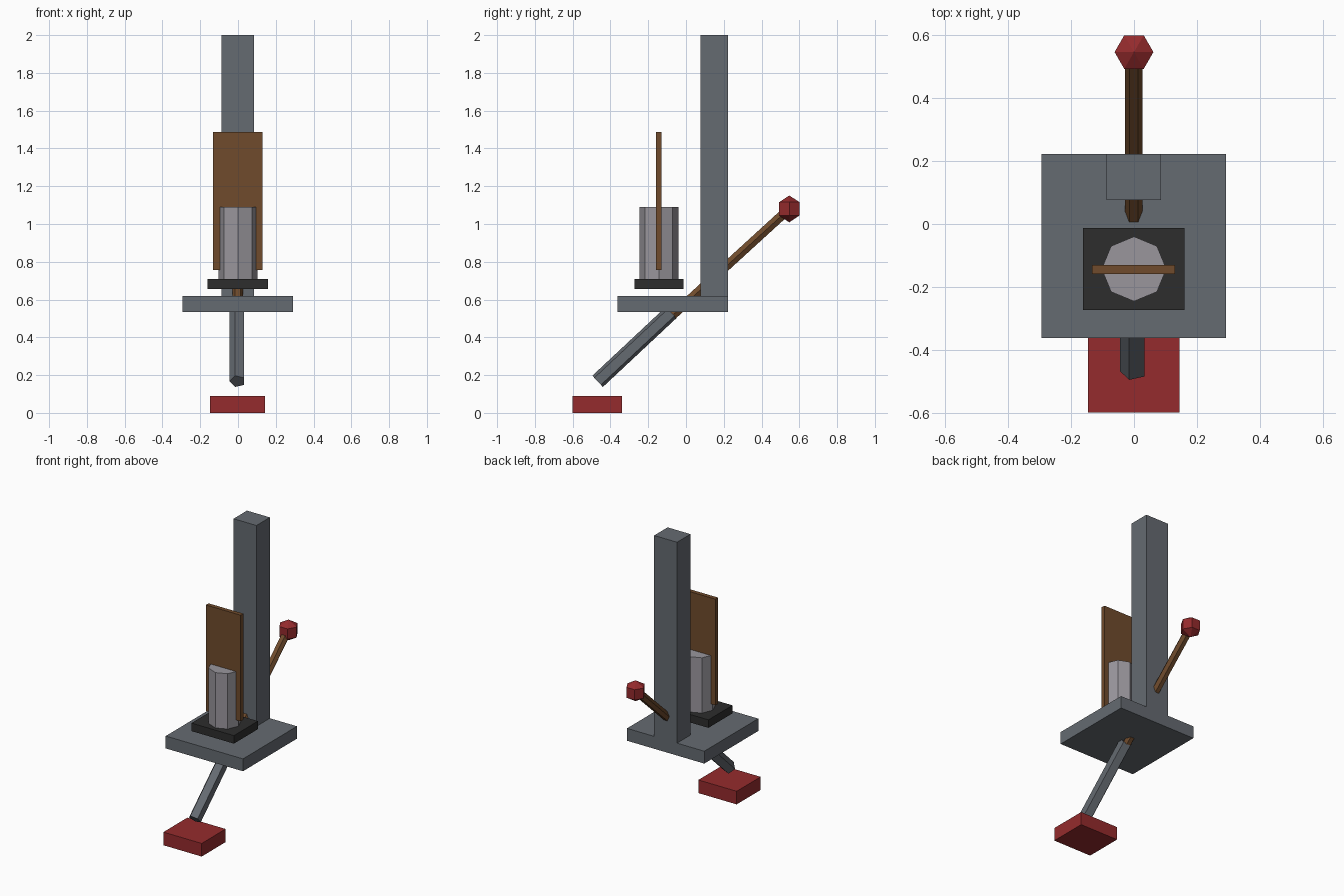
import bpy, bmesh, math
from mathutils import Matrix, Vector

cube = bpy.data.objects.get("Cube")
if cube:
    bpy.data.objects.remove(cube, do_unlink=True)


def material(name, rgb):
    mat = bpy.data.materials.new(name)
    mat.use_nodes = True
    color = (*rgb, 1.0)
    mat.diffuse_color = color
    mat.node_tree.nodes["Principled BSDF"].inputs["Base Color"].default_value = color
    return mat


STEEL = material("slate grey", (0.13, 0.145, 0.165))
SILVER = material("light grey", (0.32, 0.305, 0.335))
RED = material("dark red", (0.30, 0.024, 0.026))
WOOD = material("wood brown", (0.16, 0.07, 0.025))
BLACK = material("charcoal", (0.026, 0.026, 0.026))


def finish(name, bm, mat):
    bmesh.ops.recalc_face_normals(bm, faces=bm.faces)
    mesh = bpy.data.meshes.new(name)
    bm.to_mesh(mesh)
    bm.free()
    mesh.materials.append(mat)
    obj = bpy.data.objects.new(name, mesh)
    bpy.context.collection.objects.link(obj)
    return obj


def box(name, low, high, mat):
    low, high = Vector(low), Vector(high)
    bm = bmesh.new()
    bmesh.ops.create_cube(bm, size=1)
    bmesh.ops.scale(bm, vec=high - low, verts=bm.verts)
    bmesh.ops.translate(bm, vec=(low + high) / 2, verts=bm.verts)
    return finish(name, bm, mat)


def lathe(name, origin, rings, sides, mat, phase=0.0, tilt=0.0):
    """Stack regular polygons given as (height, radius) along a tilted axis."""
    bm = bmesh.new()
    loops = []
    for z, r in rings:
        angles = [phase + math.tau * i / sides for i in range(sides)]
        loops.append([bm.verts.new((r * math.cos(a), r * math.sin(a), z)) for a in angles])
    for a, b in zip(loops, loops[1:]):
        for i in range(sides):
            j = (i + 1) % sides
            bm.faces.new((a[i], a[j], b[j], b[i]))
    for ring, loop in ((rings[0], loops[0]), (rings[-1], loops[-1])):
        if ring[1] > 0:
            bm.faces.new(loop)
    bmesh.ops.remove_doubles(bm, verts=bm.verts, dist=1e-5)
    bm.transform(Matrix.Translation(origin) @ Matrix.Rotation(tilt, 4, 'X'))
    return finish(name, bm, mat)


def rod(name, start, end, radius, sides, mat, phase):
    axis = Vector(end) - Vector(start)
    return lathe(name, start, [(0, radius), (axis.length, radius)], sides, mat,
                 phase, -math.atan2(axis.y, axis.z))


# Frame: pedal, platform and tall post
box("pedal", (-0.147, -0.60, 0), (0.144, -0.34, 0.09), RED)
box("platform", (-0.295, -0.363, 0.535), (0.292, 0.223, 0.62), STEEL)
box("post", (-0.088, 0.077, 0.62), (0.086, 0.223, 2.0), STEEL)

# Seat pad with the drum and upright board
box("seat_pad", (-0.162, -0.273, 0.655), (0.16, -0.012, 0.71), BLACK)
lathe("drum", (0, -0.143, 0.71), [(0, 0.103), (0.38, 0.103)], 8, SILVER)
box("upright_board", (-0.133, -0.159, 0.757), (0.131, -0.13, 1.486), WOOD)

# Slanted lever: pentagonal sleeve, hexagonal handle and knob
rod("lever_sleeve", (-0.002, -0.468, 0.167), (-0.002, -0.078, 0.532), 0.043, 5, STEEL, math.pi)
rod("lever_handle", (-0.001, -0.07, 0.518), (-0.001, 0.53, 1.066), 0.028, 6, WOOD, 0)
R = 0.071
lathe("lever_knob", (0, 0.547, 1.08),
      [(-R, 0), (-R / 2, R * 0.87), (R / 2, R * 0.87), (R, 0)], 6, RED)
